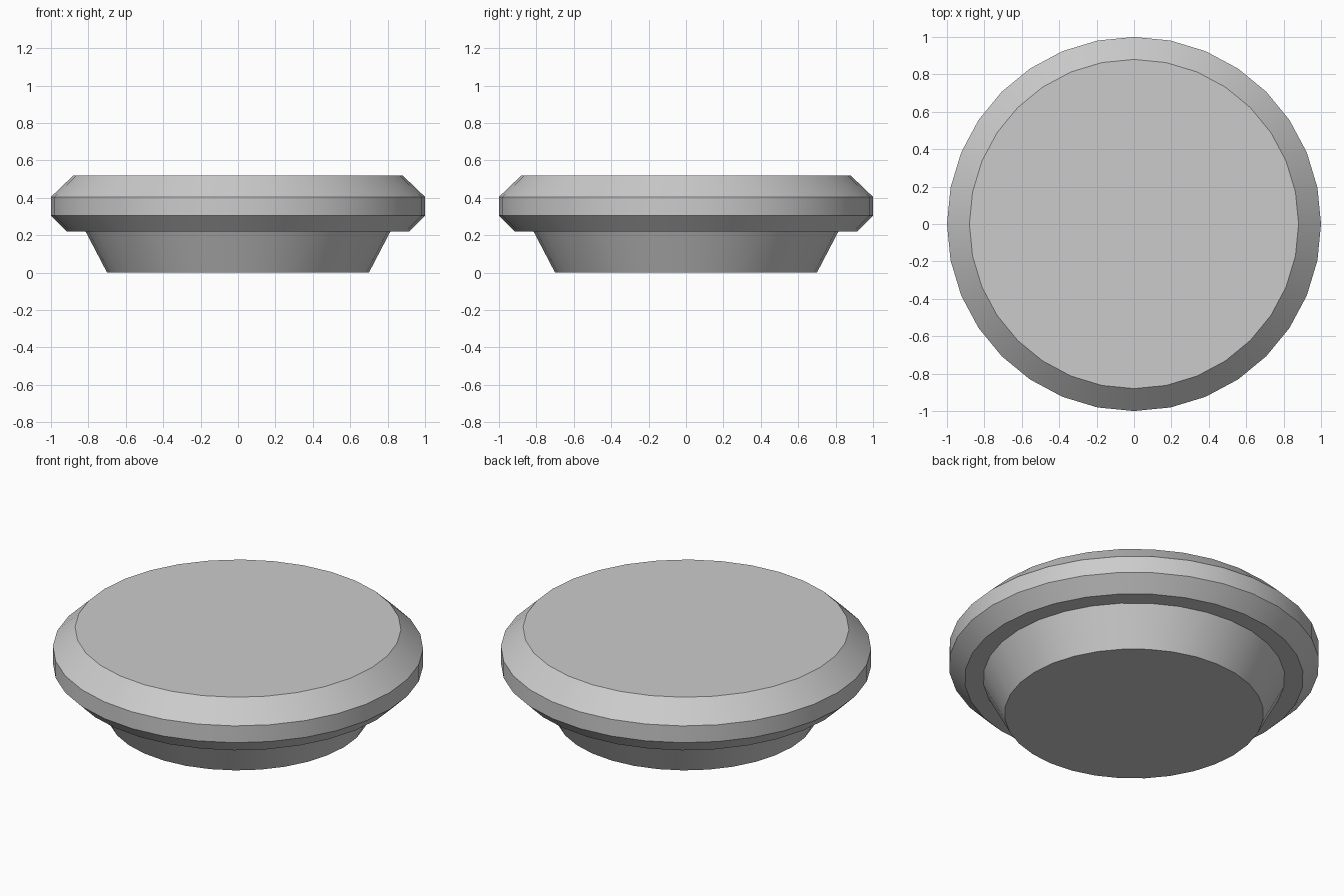
import bpy, bmesh, math

if "Cube" in bpy.data.objects:
    bpy.data.objects.remove(bpy.data.objects["Cube"])

SIDES = 32

# Outline from base to top: tapered foot, flat underside, chamfered rim
PROFILE = [(0.70, 0.0), (0.815, 0.22), (0.915, 0.22),
           (1.0, 0.305), (1.0, 0.405), (0.88, 0.52)]


def lathe(name, profile):
    bm = bmesh.new()
    rings = [[bm.verts.new((r * math.cos(2 * math.pi * i / SIDES),
                            r * math.sin(2 * math.pi * i / SIDES), z))
              for i in range(SIDES)] for r, z in profile]
    for low, high in zip(rings, rings[1:]):
        for i in range(SIDES):
            j = (i + 1) % SIDES
            bm.faces.new((low[i], low[j], high[j], high[i]))
    # Flat caps
    bm.faces.new(rings[0][::-1])
    bm.faces.new(rings[-1])
    mesh = bpy.data.meshes.new(name)
    bm.to_mesh(mesh)
    bm.free()
    obj = bpy.data.objects.new(name, mesh)
    bpy.context.collection.objects.link(obj)
    return obj


# Round stepped disc, smooth around and crisp at the profile corners
disc = lathe("round_button", PROFILE)
bpy.context.view_layer.objects.active = disc
disc.select_set(True)
bpy.ops.object.shade_smooth_by_angle(angle=math.radians(30))
